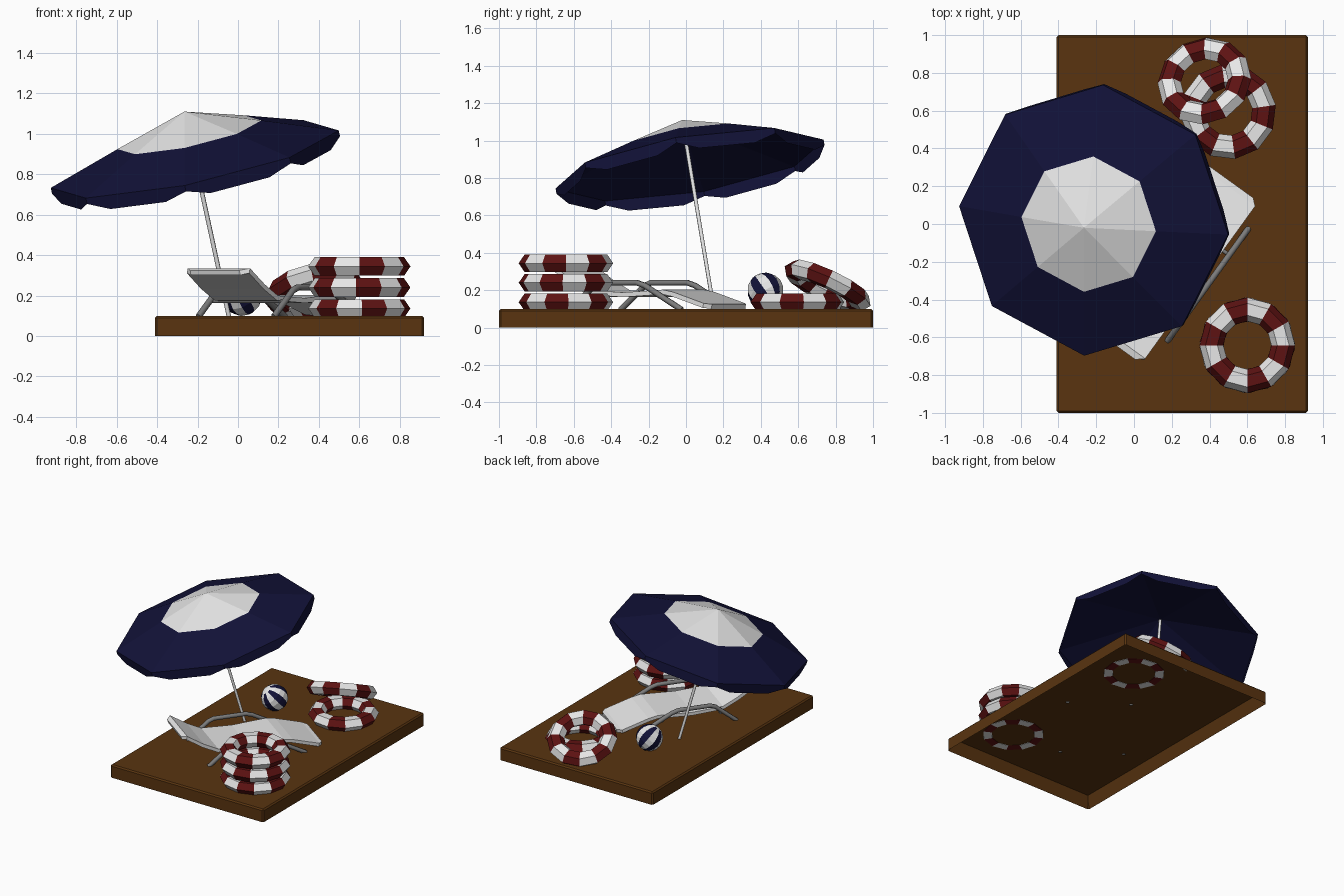
import bpy, bmesh, math
from mathutils import Vector, Matrix

if "Cube" in bpy.data.objects:
    bpy.data.objects.remove(bpy.data.objects["Cube"])


def material(name, r, g, b):
    m = bpy.data.materials.new(name)
    m.use_nodes = True
    m.diffuse_color = (r, g, b, 1)
    bsdf = next(n for n in m.node_tree.nodes if n.type == 'BSDF_PRINCIPLED')
    bsdf.inputs["Base Color"].default_value = (r, g, b, 1)
    return m


WHITE = material("white", .8, .8, .8)
NAVY = material("navy", .006, .006, .04)
RED = material("dark_red", .11, .006, .006)
BROWN = material("wood_brown", .10, .034, .005)
GREY = material("metal_grey", .2, .2, .2)


def mesh_object(name, bm, mats, matrix=None):
    me = bpy.data.meshes.new(name)
    bmesh.ops.recalc_face_normals(bm, faces=bm.faces)
    bm.to_mesh(me)
    bm.free()
    for m in mats:
        me.materials.append(m)
    ob = bpy.data.objects.new(name, me)
    bpy.context.collection.objects.link(ob)
    if matrix:
        ob.matrix_world = matrix
    return ob


def tube(name, points, radius, mat):
    cu = bpy.data.curves.new(name, 'CURVE')
    cu.dimensions = '3D'
    cu.bevel_depth = radius
    cu.bevel_resolution = 1
    cu.use_fill_caps = True
    sp = cu.splines.new('POLY')
    sp.points.add(len(points) - 1)
    for p, co in zip(sp.points, points):
        p.co = (*co, 1)
    cu.materials.append(mat)
    ob = bpy.data.objects.new(name, cu)
    bpy.context.collection.objects.link(ob)
    return ob


# Deck: bevelled slab, hollow underneath
bm = bmesh.new()
bmesh.ops.create_cube(bm, size=1)
bmesh.ops.scale(bm, vec=(1.33, 2, .1), verts=bm.verts)
bmesh.ops.translate(bm, vec=(.255, 0, .05), verts=bm.verts)
bmesh.ops.bevel(bm, geom=[e for e in bm.edges if max(v.co.z for v in e.verts) > .09],
                offset=.01, segments=1, affect='EDGES')
bm.normal_update()
under = [f for f in bm.faces if f.normal.z < -.9]
bmesh.ops.inset_region(bm, faces=under, thickness=.035)
low = [f for f in bm.faces if f.normal.z < -.9 and f.calc_area() > 1]
bmesh.ops.translate(bm, vec=(0, 0, .092), verts=low[0].verts)
mesh_object("deck", bm, [BROWN])

# Umbrella: tilted eight-sided canopy with a scalloped valance
axis = Vector((-.217, -.167, 1))
apex = Vector((-.265, -.02, 1.11))
tilt = Vector((0, 0, 1)).rotation_difference(axis).to_matrix().to_4x4()
frame = Matrix.Translation(apex) @ tilt


def octagon(bm, radius, z):
    angles = [math.radians(45 * i - 5) for i in range(8)]
    return [bm.verts.new((radius * math.cos(a), radius * math.sin(a), z)) for a in angles]


bm = bmesh.new()
tip = bm.verts.new((0, 0, 0))
mid = octagon(bm, .365, -.119)
rim = octagon(bm, .73, -.244)
hem = octagon(bm, .73, -.274)
for i in range(8):
    j = (i + 1) % 8
    bm.faces.new((tip, mid[i], mid[j]))
    bm.faces.new((mid[i], rim[i], rim[j], mid[j])).material_index = 1
    flap = [bm.verts.new(rim[i].co.lerp(rim[j].co, t) - Vector((0, 0, .07)))
            for t in (.78, .22)]
    bm.faces.new((rim[i], rim[j], hem[j], *flap, hem[i])).material_index = 1
mesh_object("canopy", bm, [WHITE, NAVY], frame)

bm = bmesh.new()
tip = bm.verts.new((0, 0, -.014))
edge = octagon(bm, .727, -.25)
for i in range(8):
    bm.faces.new((tip, edge[i], edge[(i + 1) % 8]))
mesh_object("canopy_lining", bm, [NAVY], frame)
tube("umbrella_pole", [apex - axis * 1.015, apex - axis * .02], .011, WHITE)

# Lounger: bent sheet with clipped corners, local x runs from head to foot
lounger = Matrix.Translation((-.115, -.63, 0)) @ Matrix.Rotation(math.radians(54.2), 4, 'Z')
stations = [(0, .15, .325), (.035, .19, .335), (.16, .19, .255), (.27, .19, .2),
            (.5, .19, .188), (.76, .19, .203), (.83, .19, .19), (1.03, .19, .13),
            (1.06, .155, .125)]
bm = bmesh.new()
rows = [[bm.verts.new((s, side * w, z)) for side in (-1, 1)] for s, w, z in stations]
for a, b in zip(rows, rows[1:]):
    bm.faces.new((a[0], b[0], b[1], a[1]))
sheet = mesh_object("lounger_bed", bm, [WHITE], lounger)
if sheet.data.polygons[0].normal.z < 0:
    sheet.data.flip_normals()
mod = sheet.modifiers.new("thickness", 'SOLIDIFY')
mod.thickness = .025
mod.offset = -1

# Arched side frames and cross bars
for side, label in ((-1, "left"), (1, "right")):
    y = side * .23
    arch = [(.18, y, .095), (.34, y, .225), (.38, y, .24), (.62, y, .24),
            (.67, y, .225), (.915, y, .095)]
    tube("lounger_frame_" + label, arch, .016, GREY).matrix_world = lounger
for s, label in ((.3, "head"), (.74, "foot")):
    tube("lounger_bar_" + label, [(s, -.23, .172), (s, .23, .172)], .011,
         GREY).matrix_world = lounger


# Swim rings: twelve alternating segments with a six-sided section
def swim_ring(name, loc, spin=0, normal=(0, 0, 1)):
    bpy.ops.mesh.primitive_torus_add(major_segments=12, minor_segments=6,
                                     major_radius=.19, minor_radius=.063)
    ob = bpy.context.object
    ob.name = name
    ob.data.transform(Matrix.Diagonal((1, 1, .84, 1)))
    ob.data.materials.append(WHITE)
    ob.data.materials.append(RED)
    for f in ob.data.polygons:
        f.use_smooth = False
        angle = math.degrees(math.atan2(f.center.y, f.center.x))
        f.material_index = math.floor(angle / 30) % 2
    lean = Vector((0, 0, 1)).rotation_difference(Vector(normal)).to_matrix().to_4x4()
    ob.matrix_world = (Matrix.Translation(loc) @ lean
                       @ Matrix.Rotation(math.radians(spin), 4, 'Z'))


for i, spin in enumerate((3, -4, 0)):
    swim_ring("stacked_ring_%d" % (i + 1), (.6, -.642, .136 + i * .104), spin)
swim_ring("flat_ring", (.5, .595, .136), 8)
swim_ring("leaning_ring", (.373, .757, .222), 0, (-.19, .42, .89))

# Beach ball: striped sphere with white end caps
bm = bmesh.new()
bmesh.ops.create_uvsphere(bm, u_segments=12, v_segments=8, radius=.098)
for f in bm.faces:
    c = f.calc_center_median()
    stripe = math.floor(math.degrees(math.atan2(c.y, c.x)) / 30) % 2
    f.material_index = stripe if len(f.verts) == 4 else 0
turn = Matrix.Rotation(math.radians(35), 4, 'X') @ Matrix.Rotation(math.radians(-25), 4, 'Y')
mesh_object("beach_ball", bm, [WHITE, NAVY], Matrix.Translation((.02, .425, .197)) @ turn)
